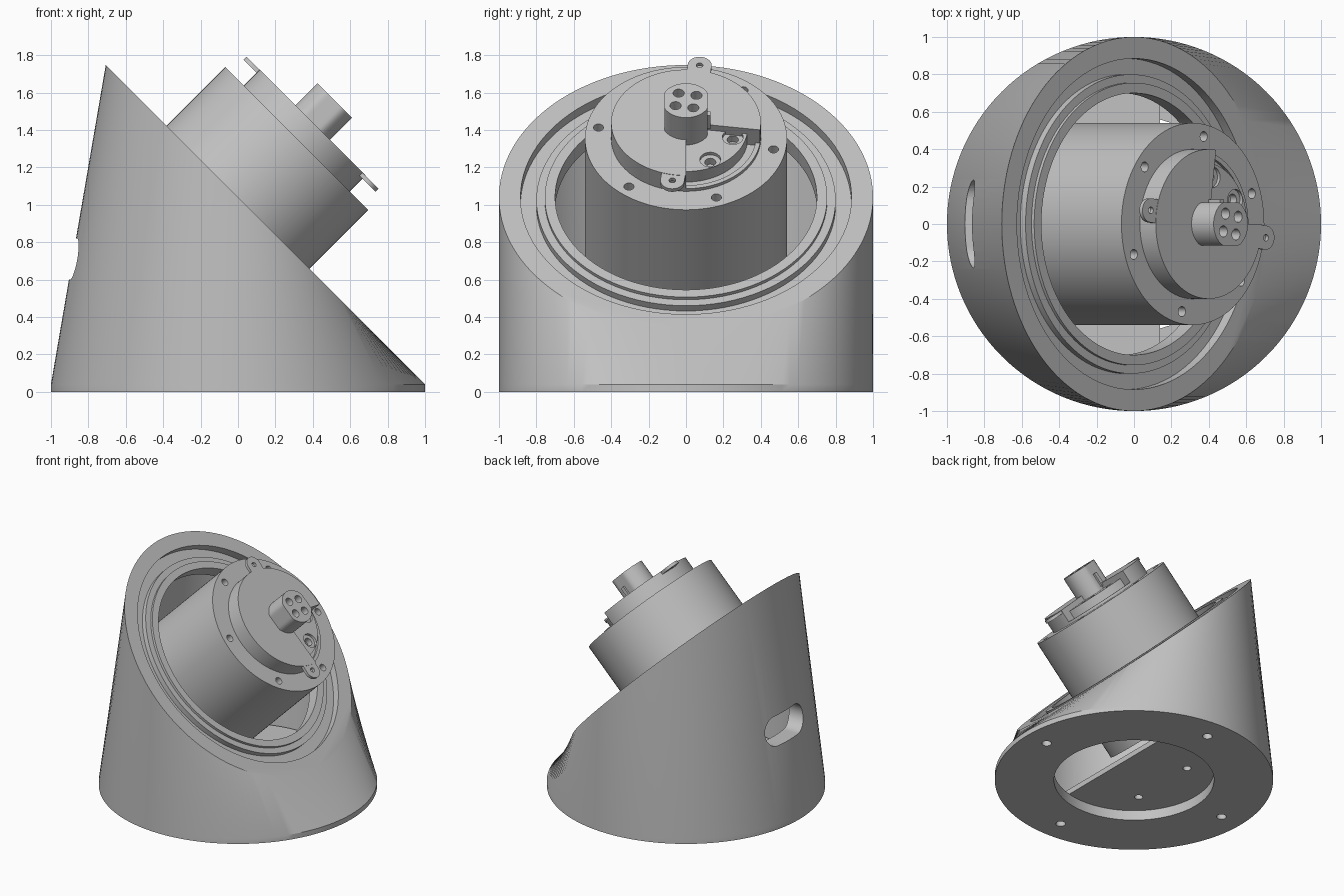
import bpy, bmesh, math
from mathutils import Matrix

cube = bpy.data.objects.get("Cube")
if cube:
    bpy.data.objects.remove(cube, do_unlink=True)

grey = bpy.data.materials.new("plain grey")
grey.use_nodes = True
COLOUR = (0.54, 0.54, 0.54, 1)
grey.diffuse_color = COLOUR
grey.node_tree.nodes["Principled BSDF"].inputs["Base Color"].default_value = COLOUR

# Slanted frame: local x runs along +y, local y runs up the slope, local z is its normal
H = math.sqrt(0.5)
RIM_Z = 1.04
FLAT = Matrix.Identity(4)
SLANT = Matrix(((0, -H, H, 0), (1, 0, 0, 0), (0, H, H, RIM_Z), (0, 0, 0, 1)))
SIDE = Matrix(((0, 0, 1, 0), (1, 0, 0, 0), (0, 1, 0, 0), (0, 0, 0, 1)))


def finish(name, bm, frame=FLAT):
    bmesh.ops.recalc_face_normals(bm, faces=bm.faces)
    mesh = bpy.data.meshes.new(name)
    bm.to_mesh(mesh)
    bm.free()
    mesh.transform(frame)
    mesh.materials.append(grey)
    obj = bpy.data.objects.new(name, mesh)
    bpy.context.collection.objects.link(obj)
    return obj


def arc(r, start=0, end=360, n=96, centre=(0, 0)):
    count = n if end - start == 360 else n + 1
    angles = [math.radians(start + (end - start) * i / n) for i in range(count)]
    return [(centre[0] + r * math.cos(a), centre[1] + r * math.sin(a)) for a in angles]


def capsule(a, b, r):
    """Outline of a bar with round ends."""
    heading = math.degrees(math.atan2(b[1] - a[1], b[0] - a[0]))
    return (arc(r, heading - 90, heading + 90, 20, b)
            + arc(r, heading + 90, heading + 270, 20, a))


def prism(name, outline, low, high, frame=SLANT):
    bm = bmesh.new()
    face = bm.faces.new([bm.verts.new((x, y, low)) for x, y in outline])
    top = bmesh.ops.extrude_face_region(bm, geom=[face])["geom"]
    verts = [v for v in top if isinstance(v, bmesh.types.BMVert)]
    bmesh.ops.translate(bm, vec=(0, 0, high - low), verts=verts)
    return finish(name, bm, frame)


def bridge(bm, lower, upper):
    for i in range(len(lower)):
        j = (i + 1) % len(lower)
        bm.faces.new((lower[i], lower[j], upper[j], upper[i]))


def lathe(name, profile, frame=SLANT):
    """Spin a closed (radius, height) profile into a ring."""
    bm = bmesh.new()
    rings = [[bm.verts.new((x, y, z)) for x, y in arc(r)] for r, z in profile]
    for k, ring in enumerate(rings):
        bridge(bm, ring, rings[(k + 1) % len(rings)])
    return finish(name, bm, frame)


def loft(name, base_r, base_heights, rim_r, rim_depth):
    """Wall from flat circles to a slanted one, each ruling at constant angle."""
    bm = bmesh.new()
    outline = arc(base_r, n=128)
    rings = [[bm.verts.new((x, y, z)) for x, y in outline] for z in base_heights]
    lean = H * rim_depth
    rings.append([bm.verts.new((H * x - lean, y, RIM_Z - H * x - lean))
                  for x, y in arc(rim_r, n=128)])
    for lower, upper in zip(rings, rings[1:]):
        bridge(bm, lower, upper)
    bm.faces.new(rings[0])
    bm.faces.new(rings[-1])
    return finish(name, bm)


def cut(obj, *cutters):
    for cutter in cutters:
        mod = obj.modifiers.new("cut", "BOOLEAN")
        mod.operation = "DIFFERENCE"
        mod.solver = "EXACT"
        mod.object = cutter
        bpy.context.view_layer.objects.active = obj
        bpy.ops.object.modifier_apply(modifier=mod.name)
        bpy.data.objects.remove(cutter, do_unlink=True)


def holes(obj, centres, r, low, high, frame=SLANT):
    for c in centres:
        cut(obj, prism("hole_cutter", arc(r, n=24, centre=c), low, high, frame))


# Hollow housing: round foot blending into a slanted round rim
housing = loft("housing", 1, (0, 0.04), 1, 0)
cut(housing,
    loft("cavity_cutter", 0.82, (0.08,), 0.88, 0.1),
    prism("rim_opening_cutter", arc(0.7), -0.2, 0.2),
    lathe("rim_groove_cutter", [(0.755, 0.1), (0.755, -0.02), (0.8, -0.02),
                                (0.8, -0.06), (0.885, -0.06), (0.885, 0.1)]),
    prism("foot_opening_cutter", arc(0.575), -0.1, 0.15, FLAT),
    prism("cable_slot_cutter", capsule((-0.125, 0.71), (0.125, 0.71), 0.11), -1.3, -0.7, SIDE))
holes(housing, arc(0.82, n=4), 0.035, -0.1, 0.06, FLAT)

# Floor plate covering part of the foot opening
edge = math.degrees(math.acos(0.14 / 0.8))
floor_plate = prism("floor_plate", arc(0.8, edge, 360 - edge, 64), 0.078, 0.12, FLAT)
holes(floor_plate, [(-0.27, 0.27), (-0.27, -0.27)], 0.03, 0, 0.2, FLAT)

# Slanted drum with six screw holes
FACE = 0.445
drum = prism("drum", arc(0.54), -0.53, FACE)
holes(drum, arc(0.475, 50, 410, 6), 0.027, FACE - 0.1, FACE + 0.1)

# Cover disc with one open sector, and the lower deck inside that sector
TOP = 0.565
GAP = -8
cover = prism("cover_disc", [(0, 0)] + arc(0.4, GAP, 270), FACE - 0.01, TOP)
deck = prism("lower_deck", [(0, 0)] + arc(0.33, -90, GAP, 32), FACE - 0.01, 0.525)
lip = prism("deck_lip", arc(0.4, -90, GAP, 32) + arc(0.375, -90, GAP, 32)[::-1],
            FACE - 0.01, 0.465)
wells = [(0.13, -0.24), (0.25, -0.07)]
holes(deck, wells, 0.056, 0.505, 0.6)
holes(deck, wells, 0.03, 0.46, 0.6)

# Two fixing tabs on opposite sides of the cover
for sign in (1, -1):
    inner, outer = (0.068 * sign, 0.39 * sign), (0.073 * sign, 0.435 * sign)
    tab = prism("fixing_tab", capsule(inner, outer, 0.064), 0.54, TOP - 0.002)
    holes(tab, [outer], 0.018, 0.4, 0.7)

# Connector stem with flattened sides, four sockets and a small key
stem_outline = [(max(-0.115, min(0.115, x)), y) for x, y in arc(0.13, n=48)]
stem = prism("connector_stem", stem_outline, FACE, 0.732)
holes(stem, arc(0.068, 35, 395, 4), 0.03, 0.66, 0.8)
key = prism("connector_key", [(0.09, -0.03), (0.13, -0.03), (0.13, 0), (0.09, 0)], TOP - 0.02, 0.65)

# Smooth round walls, crisp edges
bpy.ops.object.select_all(action="DESELECT")
for obj in bpy.context.scene.objects:
    if obj.type == "MESH" and grey.name in obj.data.materials:
        obj.select_set(True)
        bpy.context.view_layer.objects.active = obj
bpy.ops.object.shade_smooth_by_angle(angle=math.radians(30))
